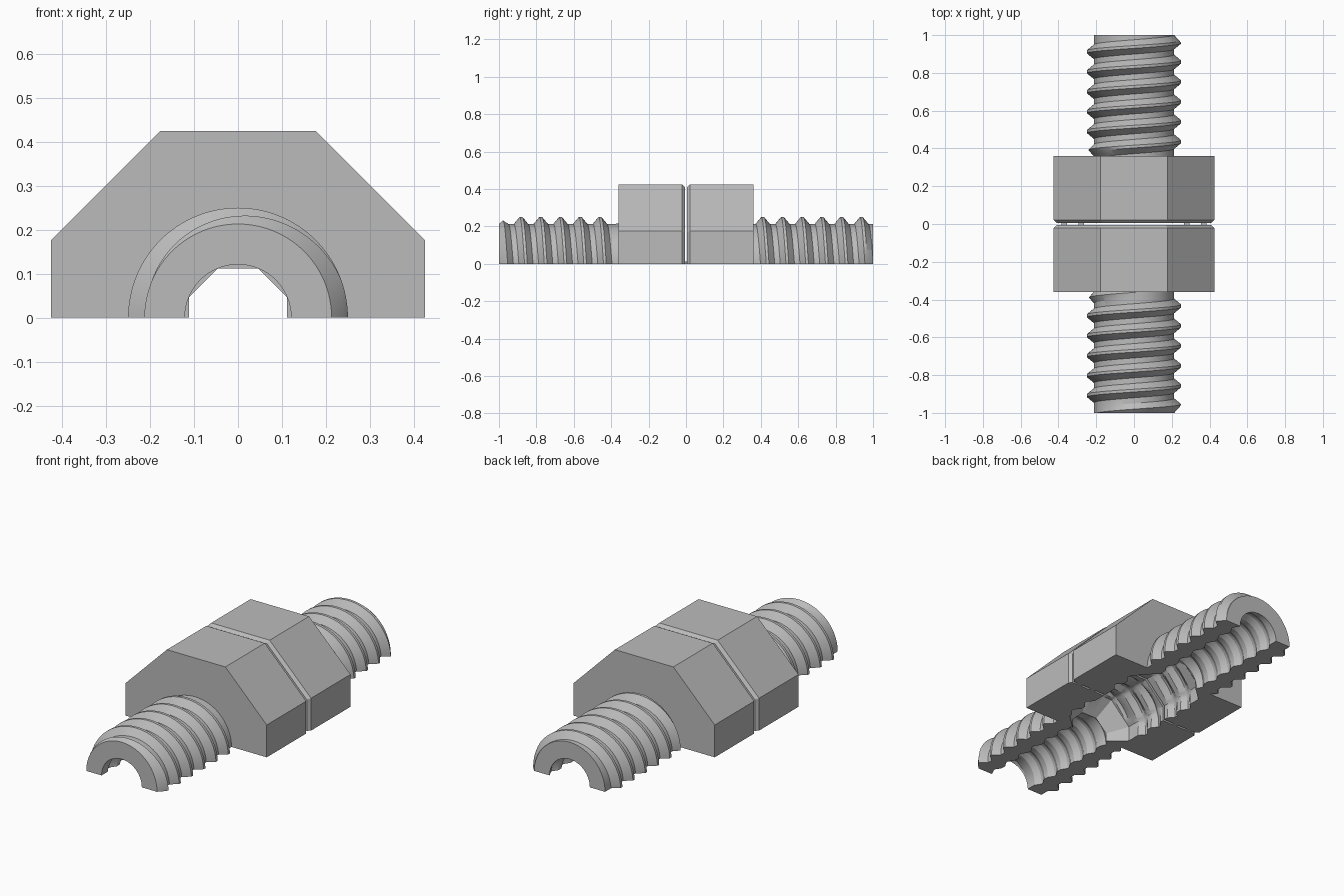
import bpy, bmesh
from math import pi, cos, sin, floor, ceil, radians

cube = bpy.data.objects.get("Cube")
if cube:
    bpy.data.objects.remove(cube, do_unlink=True)

grey = bpy.data.materials.new("plain grey")
grey.use_nodes = True
colour = (0.5, 0.5, 0.5, 1)
grey.diffuse_color = colour
grey.node_tree.nodes["Principled BSDF"].inputs["Base Color"].default_value = colour

COLS = 64                 # columns round the half circle
PITCH = 0.1055
ANGLES = [pi * i / COLS for i in range(COLS + 1)]


def octagon(angle, apothem):
    """Radius of a flat-sided octagon in a given direction."""
    a = (angle + pi / 8) % (pi / 4) - pi / 8
    return apothem / cos(a)


def helix_y(crest, turn, angle):
    return crest + PITCH * (turn - (angle - pi / 2) / (2 * pi))


def ridge(y, angle, crest):
    """Trapezoid thread height, 0 at the root and 1 at the crest."""
    p = (y - helix_y(crest, 0, angle)) / PITCH
    p = abs(p - floor(p + 0.5))
    return min(1, max(0, (0.36 - p) / 0.29))


def fade(y, lo, hi):
    return max(0, min(1, (y - lo) / 0.04, (hi - y) / 0.04))


def helix_rows(lo, hi, crest):
    """Rows that follow the thread edges, clamped to the section."""
    first = floor((lo - crest) / PITCH) - 1
    last = ceil((hi - crest) / PITCH) + 1
    turns = [k + o for k in range(first, last + 1) for o in (-0.36, -0.07, 0.07, 0.36)]
    return lambda a: [lo] + [min(hi, max(lo, helix_y(crest, t, a))) for t in turns] + [hi]


def half_tube(bm, rows, outer, inner, cap_lo, cap_hi):
    """Loft an upper half tube with an outer skin, an inner skin and cut faces."""
    skins = []
    for radius in (outer, inner):
        skin = []
        for a in ANGLES:
            column = []
            for y in rows(a):
                r = radius(a, y)
                column.append(bm.verts.new((r * cos(a), y, r * sin(a))))
            skin.append(column)
        skins.append(skin)
    out, inn = skins
    n = len(out[0])
    for i in range(COLS):
        for s in skins:
            for j in range(n - 1):
                bm.faces.new((s[i][j], s[i + 1][j], s[i + 1][j + 1], s[i][j + 1]))
        for j, wanted in ((0, cap_lo), (n - 1, cap_hi)):
            if wanted:
                bm.faces.new((out[i][j], out[i + 1][j], inn[i + 1][j], inn[i][j]))
    for i in (0, COLS):
        for j in range(n - 1):
            bm.faces.new((out[i][j], out[i][j + 1], inn[i][j + 1], inn[i][j]))


def finish(bm, name, angle=25):
    bmesh.ops.remove_doubles(bm, verts=bm.verts, dist=0.00005)
    bmesh.ops.dissolve_degenerate(bm, edges=bm.edges, dist=0.00005)
    bmesh.ops.recalc_face_normals(bm, faces=bm.faces)
    mesh = bpy.data.meshes.new(name)
    bm.to_mesh(mesh)
    bm.free()
    mesh.materials.append(grey)
    ob = bpy.data.objects.new(name, mesh)
    bpy.context.collection.objects.link(ob)
    bpy.ops.object.select_all(action='DESELECT')
    ob.select_set(True)
    bpy.context.view_layer.objects.active = ob
    bpy.ops.object.shade_smooth_by_angle(angle=radians(angle))


def threaded_rod(name, lo, hi, crest):
    bm = bmesh.new()
    half_tube(bm, helix_rows(lo, hi, crest),
              lambda a, y: 0.213 + 0.037 * ridge(y, a, crest) * fade(y, lo, hi),
              lambda a, y: 0.121 + 0.02 * ridge(y, a, crest) * fade(y, lo, hi),
              True, True)
    finish(bm, name)


def body_half(name, side, crest):
    """Octagonal block with a chamfered lip and a threaded octagonal cavity."""
    bm = bmesh.new()
    gap, lip, taper, end = 0.006, 0.021, 0.28, 0.36

    def section(start, stop, helical, outer, inner, cap_start, cap_stop):
        lo, hi = sorted((side * start, side * stop))
        caps = (cap_start, cap_stop) if side > 0 else (cap_stop, cap_start)
        rows = helix_rows(lo, hi, crest) if helical else (lambda a: [lo, hi])
        half_tube(bm, rows, outer, inner, *caps)

    def block(a, y):
        return octagon(a, 0.425)

    def cavity(a, y):
        grow = fade(abs(y), lip, taper)
        return max(octagon(a, 0.2), 0.19 + 0.037 * ridge(y, a, crest) * grow)

    section(gap, lip, False,
            lambda a, y: octagon(a, 0.41 + abs(y) - gap), cavity, True, False)
    section(lip, taper, True, block, cavity, False, False)
    section(taper, end, False, block,
            lambda a, y: octagon(a, 0.2 - 0.088 * (abs(y) - taper) / (end - taper)),
            False, True)
    finish(bm, name)


threaded_rod("front_threaded_rod", -1.0, -0.36, -0.46)
threaded_rod("back_threaded_rod", 0.36, 1.0, 0.41)
body_half("front_body", -1, -0.46)
body_half("back_body", 1, 0.41)

# Small bridges across the slit
for side, label in ((1, "left"), (-1, "right")):
    for x, place in ((0.37, "outer"), (0.28, "inner")):
        bpy.ops.mesh.primitive_cube_add(size=1, location=(side * x, 0, 0.006))
        bridge = bpy.context.object
        bridge.name = f"{label}_{place}_bridge"
        bridge.scale = (0.03, 0.014, 0.012)
        bridge.data.materials.append(grey)
